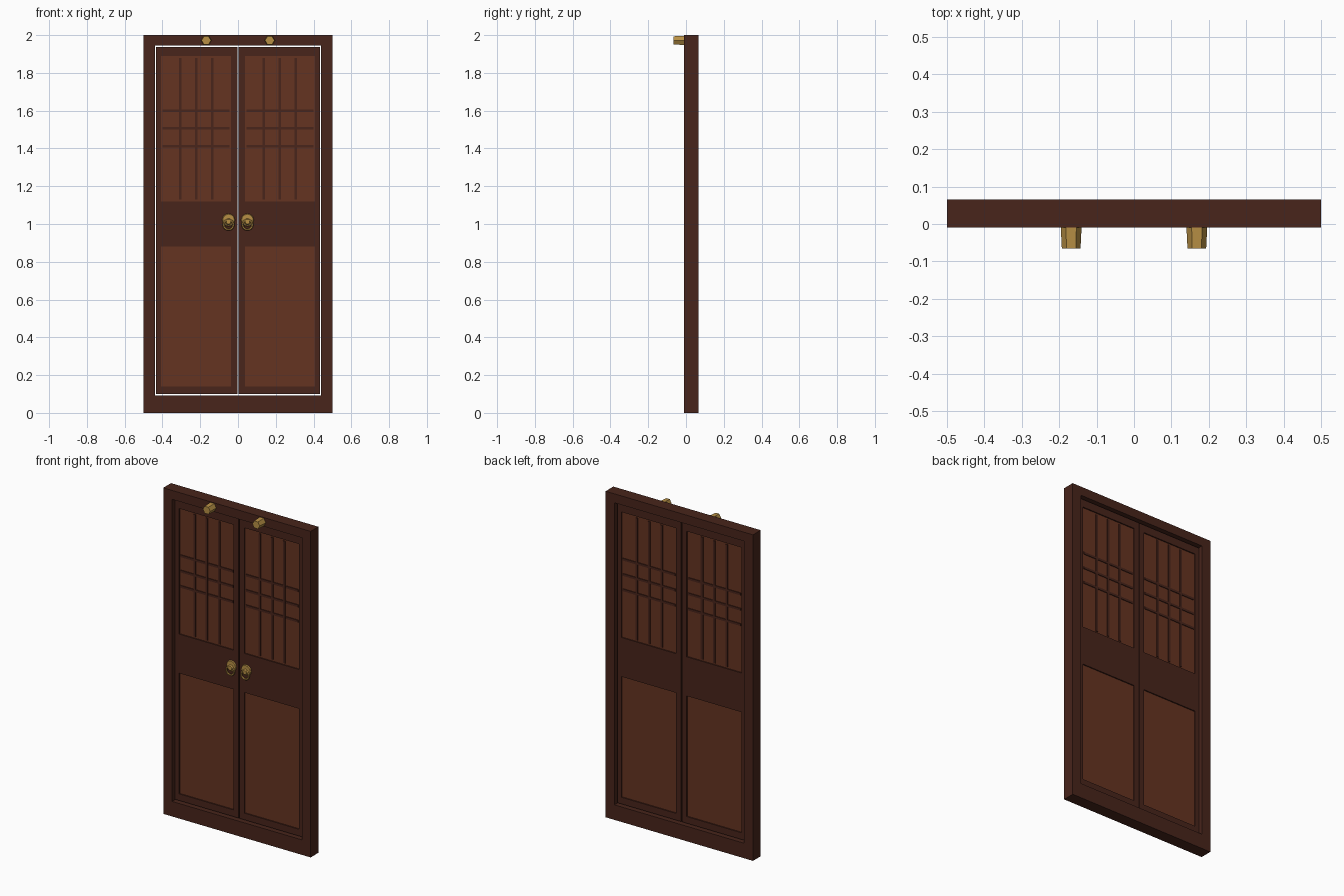
import bpy, bmesh, math
from mathutils import Matrix

if "Cube" in bpy.data.objects:
    bpy.data.objects.remove(bpy.data.objects["Cube"])


def material(name, rgb):
    m = bpy.data.materials.new(name)
    m.diffuse_color = (*rgb, 1)
    m.use_nodes = True
    m.node_tree.nodes["Principled BSDF"].inputs["Base Color"].default_value = m.diffuse_color
    return m


DARK = material("dark_wood", (0.065, 0.018, 0.011))
PANEL = material("panel_wood", (0.13, 0.033, 0.015))
BRASS = material("brass", (0.48, 0.28, 0.06))


def finish(name, bm, mat):
    bmesh.ops.recalc_face_normals(bm, faces=bm.faces)
    me = bpy.data.meshes.new(name)
    bm.to_mesh(me)
    bm.free()
    me.materials.append(mat)
    ob = bpy.data.objects.new(name, me)
    bpy.context.collection.objects.link(ob)
    return ob


def box(name, x0, x1, y0, y1, z0, z1, mat):
    bm = bmesh.new()
    m = Matrix.Translation(((x0 + x1) / 2, (y0 + y1) / 2, (z0 + z1) / 2))
    m = m @ Matrix.Diagonal((x1 - x0, y1 - y0, z1 - z0, 1))
    bmesh.ops.create_cube(bm, size=1, matrix=m)
    return finish(name, bm, mat)


def window(name, outer, holes, y0, y1, mat):
    """Board in the xz plane with rectangular holes, as one clean solid."""
    xs = sorted({v for r in [outer] + holes for v in r[:2]})
    zs = sorted({v for r in [outer] + holes for v in r[2:]})
    bm = bmesh.new()
    grid = {(x, z): bm.verts.new((x, y0, z)) for x in xs for z in zs}
    for a, b in zip(xs, xs[1:]):
        for c, d in zip(zs, zs[1:]):
            if not any(h[0] <= a < h[1] and h[2] <= c < h[3] for h in holes):
                bm.faces.new([grid[p] for p in ((a, c), (b, c), (b, d), (a, d))])
    ext = bmesh.ops.extrude_face_region(bm, geom=bm.faces[:], use_keep_orig=True)
    moved = [v for v in ext["geom"] if isinstance(v, bmesh.types.BMVert)]
    bmesh.ops.translate(bm, vec=(0, y1 - y0, 0), verts=moved)
    return finish(name, bm, mat)


def peg(name, x, z, y_back, y_front, r_back, r_front, sides, mat):
    """Tapered round part pointing to the front, with a corner upwards."""
    bm = bmesh.new()
    m = Matrix.Translation((x, (y_back + y_front) / 2, z))
    m = m @ Matrix.Rotation(math.pi / 2, 4, 'X') @ Matrix.Rotation(math.pi / 2, 4, 'Z')
    bmesh.ops.create_cone(bm, cap_ends=True, segments=sides, radius1=r_back,
                          radius2=r_front, depth=y_back - y_front, matrix=m)
    return finish(name, bm, mat)


def ring(name, x, y, z, major, minor, mat):
    bpy.ops.mesh.primitive_torus_add(
        location=(x, y, z), rotation=(math.pi / 2, 0, 0), major_radius=major,
        minor_radius=minor, major_segments=14, minor_segments=6)
    ob = bpy.context.object
    ob.name = name
    ob.data.materials.append(mat)
    return ob


# outer frame
window("door_frame", (-0.5, 0.5, 0, 2), [(-0.44, 0.44, 0.092, 1.945)],
       -0.01, 0.065, DARK)

for side, s in (("left", -1), ("right", 1)):
    def span(a, b):
        return tuple(sorted((s * a, s * b)))

    # door leaf with two panels
    lower = (*span(0.036, 0.407), 0.14, 0.88)
    upper = (*span(0.036, 0.407), 1.12, 1.89)
    window(side + "_leaf", (*span(0.003, 0.433), 0.099, 1.938), [lower, upper],
           0.01, 0.045, DARK)
    for name, r in (("_lower_panel", lower), ("_upper_panel", upper)):
        box(side + name, *r[:2], 0.017, 0.038, *r[2:], PANEL)

    # lattice bars on both faces of the upper panel
    for i, x in enumerate((0.137, 0.221, 0.305)):
        box(f"{side}_upright_bar_{i}", s * x - 0.007, s * x + 0.007,
            0.012, 0.043, 1.13, 1.88, DARK)
    for i, z in enumerate((1.412, 1.506, 1.6)):
        box(f"{side}_cross_bar_{i}", *span(0.044, 0.40),
            0.0125, 0.0425, z - 0.007, z + 0.007, DARK)

    # brass pull: round plate, boss and hanging ring
    x = s * 0.05
    peg(side + "_pull_plate", x, 1.021, 0.012, 0.003, 0.035, 0.031, 12, BRASS)
    peg(side + "_pull_boss", x, 1.012, 0.004, -0.008, 0.018, 0.012, 12, BRASS)
    ring(side + "_pull_ring", x, -0.003, 0.996, 0.026, 0.006, BRASS)

    # hexagonal lintel stud
    peg(side + "_lintel_stud", s * 0.168, 1.972, -0.005, -0.065, 0.028, 0.025, 6, BRASS)
